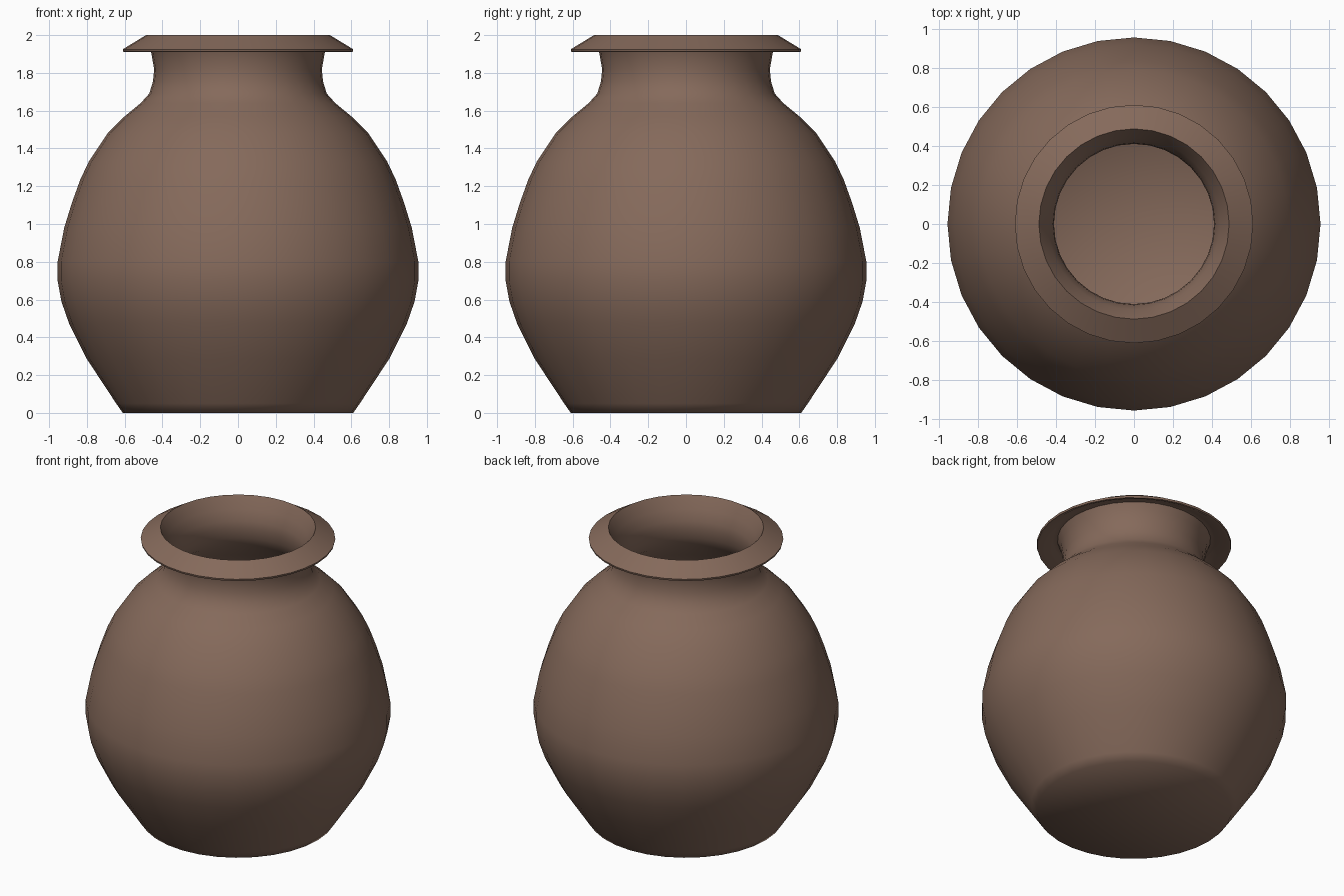
import bpy, bmesh, math

if "Cube" in bpy.data.objects:
    bpy.data.objects.remove(bpy.data.objects["Cube"])

SIDES = 32

clay = bpy.data.materials.new("brown clay")
clay.diffuse_color = (0.235, 0.143, 0.104, 1.0)
clay.use_nodes = True
clay.node_tree.nodes["Principled BSDF"].inputs["Base Color"].default_value = clay.diffuse_color

# Closed half-section (radius, height): outer base up to rim, then down the inside
outer = [(0.0, 0.0), (0.61, 0.0), (0.645, 0.05), (0.80, 0.285), (0.895, 0.475),
         (0.935, 0.59), (0.955, 0.70), (0.955, 0.80), (0.92, 0.98),
         (0.88, 1.11), (0.835, 1.235), (0.79, 1.33), (0.69, 1.48),
         (0.60, 1.57), (0.515, 1.64), (0.47, 1.69), (0.45, 1.755),
         (0.444, 1.82), (0.46, 1.91)]
rim = [(0.48, 1.955), (0.51, 1.955), (0.595, 1.91), (0.607, 1.912),
       (0.61, 1.925), (0.487, 2.0)]
inner = [(0.44, 1.92), (0.415, 1.85), (0.41, 1.80), (0.42, 1.73), (0.45, 1.66),
         (0.58, 1.54), (0.67, 1.45), (0.80, 1.235), (0.885, 0.98),
         (0.92, 0.79), (0.915, 0.69), (0.86, 0.48), (0.765, 0.29),
         (0.60, 0.05), (0.0, 0.04)]


def lathe(name, profile, sides):
    """Spin a profile around z; points on the axis become single vertices."""
    bm = bmesh.new()
    rings = []
    for r, z in profile:
        if r == 0:
            rings.append([bm.verts.new((0, 0, z))] * sides)
        else:
            rings.append([bm.verts.new((r * math.cos(2 * math.pi * i / sides),
                                        r * math.sin(2 * math.pi * i / sides), z))
                          for i in range(sides)])
    for a, b in zip(rings, rings[1:]):
        for i in range(sides):
            j = (i + 1) % sides
            quad = list(dict.fromkeys((a[i], a[j], b[j], b[i])))
            bm.faces.new(quad)
    bmesh.ops.recalc_face_normals(bm, faces=bm.faces)
    mesh = bpy.data.meshes.new(name)
    bm.to_mesh(mesh)
    bm.free()
    obj = bpy.data.objects.new(name, mesh)
    bpy.context.collection.objects.link(obj)
    mesh.materials.append(clay)
    return obj


pot = lathe("clay_pot", outer + rim + inner, SIDES)

# Smooth everywhere except the crisp lip
bpy.context.view_layer.objects.active = pot
pot.select_set(True)
bpy.ops.object.shade_smooth_by_angle(angle=math.radians(62))
